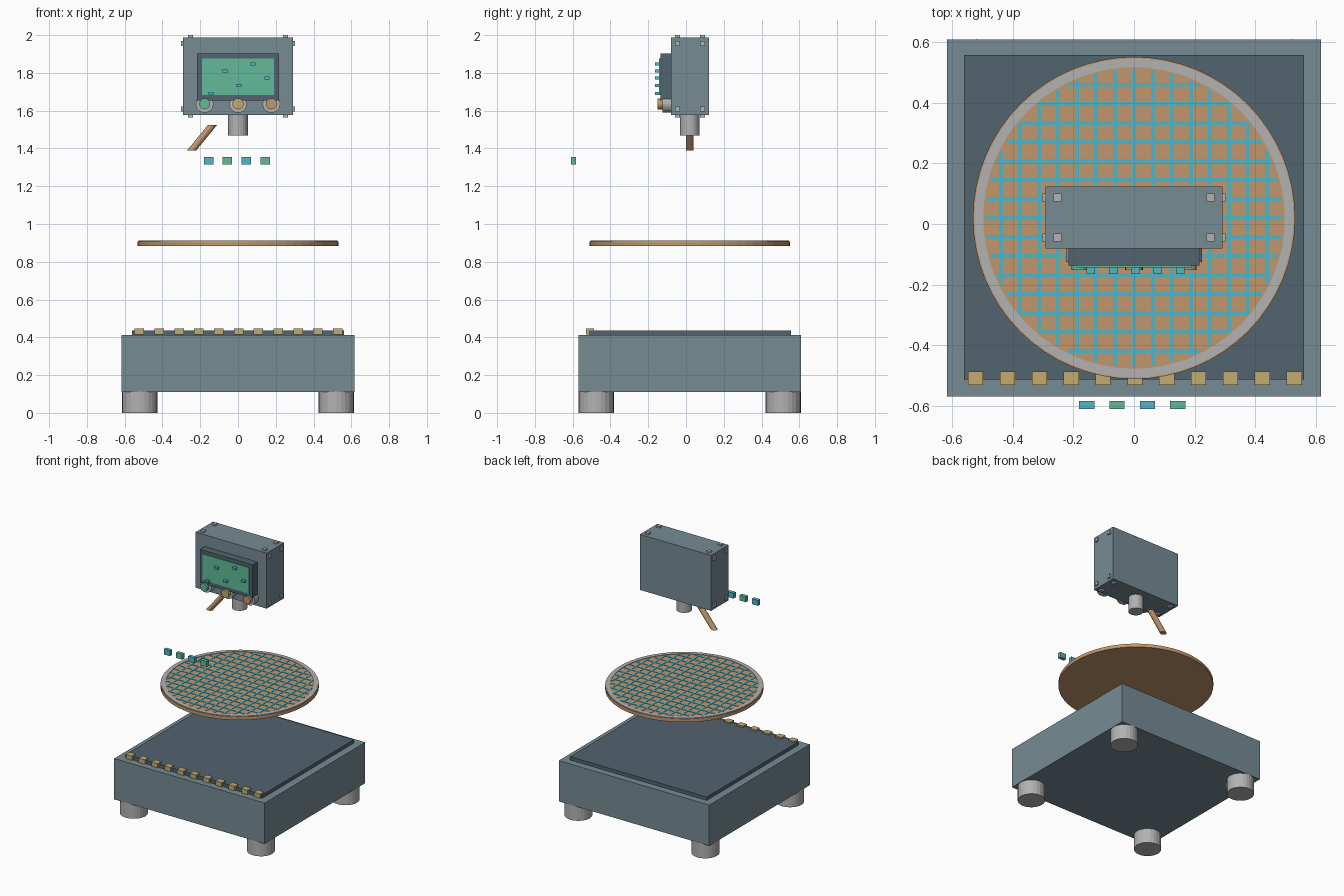
import bpy, bmesh
from math import sqrt, pi
from mathutils import Matrix, Vector

cube = bpy.data.objects.get("Cube")
if cube:
    bpy.data.objects.remove(cube)


def material(name, rgb):
    linear = [((c / 255 + 0.055) / 1.055) ** 2.4 for c in rgb] + [1]
    m = bpy.data.materials.new(name)
    m.use_nodes = True
    m.diffuse_color = linear
    m.node_tree.nodes["Principled BSDF"].inputs["Base Color"].default_value = linear
    return m


SLATE = material("slate grey", (118, 139, 148))
DARK = material("dark slate", (82, 99, 110))
METAL = material("light metal", (178, 178, 178))
COPPER = material("copper", (194, 151, 108))
CYAN = material("cyan", (82, 182, 200))
GREEN = material("green", (98, 186, 154))
GOLD = material("gold", (194, 172, 114))


def finish(name, bm, mat):
    mesh = bpy.data.meshes.new(name)
    bmesh.ops.recalc_face_normals(bm, faces=bm.faces)
    bm.to_mesh(mesh)
    bm.free()
    mesh.materials.append(mat)
    obj = bpy.data.objects.new(name, mesh)
    bpy.context.collection.objects.link(obj)
    return obj


def add_box(bm, center, size):
    bmesh.ops.create_cube(bm, size=1, matrix=Matrix.Translation(center) @ Matrix.Diagonal((*size, 1)))


def boxes(name, mat, items):
    bm = bmesh.new()
    for center, size in items:
        add_box(bm, center, size)
    return finish(name, bm, mat)


def span_box(name, mat, low, high):
    low, high = Vector(low), Vector(high)
    return boxes(name, mat, [((low + high) / 2, high - low)])


def cylinder(name, mat, center, radius, depth, sides=24, axis="Z"):
    bm = bmesh.new()
    turn = Matrix.Rotation(pi / 2, 4, "X") if axis == "Y" else Matrix()
    bmesh.ops.create_cone(bm, cap_ends=True, segments=sides, radius1=radius, radius2=radius,
                          depth=depth, matrix=Matrix.Translation(center) @ turn)
    return finish(name, bm, mat)


MID = 0.02  # shared centre line in y

# Base with four feet and a raised plate
span_box("base_body", SLATE, (-0.616, -0.568, 0.11), (0.616, 0.608, 0.412))
span_box("base_plate", DARK, (-0.56, -0.513, 0.412), (0.56, 0.557, 0.437))
for side, x in (("right", -0.52), ("left", 0.52)):
    for end, y in (("front", -0.475), ("back", 0.515)):
        cylinder(f"{end}_{side}_foot", METAL, (x, y, 0.056), 0.094, 0.112)

# Row of contacts along the front of the plate
boxes("contacts", GOLD, [((i * 0.105 + 0.003, -0.508, 0.431), (0.05, 0.044, 0.032))
                         for i in range(-5, 6)])

# Floating disc with a rim and a grid of lines
cylinder("disc", COPPER, (0, MID, 0.896), 0.531, 0.025, 64)
bm = bmesh.new()
loops = []
for radius, z in ((0.497, 0.906), (0.526, 0.906), (0.526, 0.912), (0.497, 0.912)):
    ring = bmesh.ops.create_circle(bm, segments=64, radius=radius,
                                   matrix=Matrix.Translation((0, MID, z)))["verts"]
    loops.append(ring)
for a, b in zip(loops, loops[1:] + loops[:1]):
    for i in range(64):
        j = (i + 1) % 64
        bm.faces.new((a[i], a[j], b[j], b[i]))
finish("disc_rim", bm, METAL)

lines = []
for i in range(-7, 8):
    offset = i * 0.0627
    length = 2 * sqrt(0.49 ** 2 - offset ** 2)
    lines.append(((offset, MID, 0.909), (0.013, length, 0.004)))
    lines.append(((0, MID + offset, 0.909), (length, 0.013, 0.005)))
boxes("disc_grid", CYAN, lines)

# Head housing with square bolts on its top, bottom and sides
span_box("head_housing", SLATE, (-0.291, -0.08, 1.577), (0.291, 0.123, 1.988))
bolts = []
for sx in (-1, 1):
    for y in (-0.045, 0.087):
        for sz in (-1, 1):
            bolts.append(((sx * 0.252, y, 1.7825 + sz * 0.2075), (0.026, 0.026, 0.02)))
            bolts.append(((sx * 0.292, y, 1.7825 + sz * 0.173), (0.02, 0.026, 0.026)))
boxes("head_bolts", METAL, bolts)

# Display with small raised marks
span_box("display_bezel", DARK, (-0.216, -0.136, 1.655), (0.216, -0.08, 1.902))
span_box("display_screen", GREEN, (-0.19, -0.143, 1.684), (0.19, -0.134, 1.877))
marks = [(0.079, 1.847), (-0.069, 1.81), (0.153, 1.772), (0.005, 1.732), (-0.143, 1.692)]
boxes("display_marks", CYAN, [((x, -0.153, z), (0.028, 0.022, 0.016)) for x, z in marks])

# Three buttons in collars
for place, x, mat in (("right", -0.177, GREEN), ("middle", 0, GOLD), ("left", 0.177, COPPER)):
    cylinder(f"{place}_button_collar", METAL, (x, -0.1, 1.636), 0.047, 0.05, 24, "Y")
    cylinder(f"{place}_button", mat, (x, -0.115, 1.636), 0.029, 0.072, 20, "Y")

# Neck below the head
cylinder("neck", METAL, (0, MID, 1.525), 0.052, 0.112)

# Slanted lever with level ends
lever = cylinder("lever", COPPER, (0, 0, 0), 0.021, 0.134, 16)
for v in lever.data.vertices:
    v.co.x = v.co.x * 1.15 + v.co.z * 0.82
lever.location = (-0.19, MID, 1.457)

# Row of floating blocks in front
for i, mat in enumerate((CYAN, GREEN, CYAN, GREEN)):
    boxes(f"floating_block_{i + 1}", mat, [((-0.156 + i * 0.1, -0.596, 1.335), (0.05, 0.026, 0.04))])
